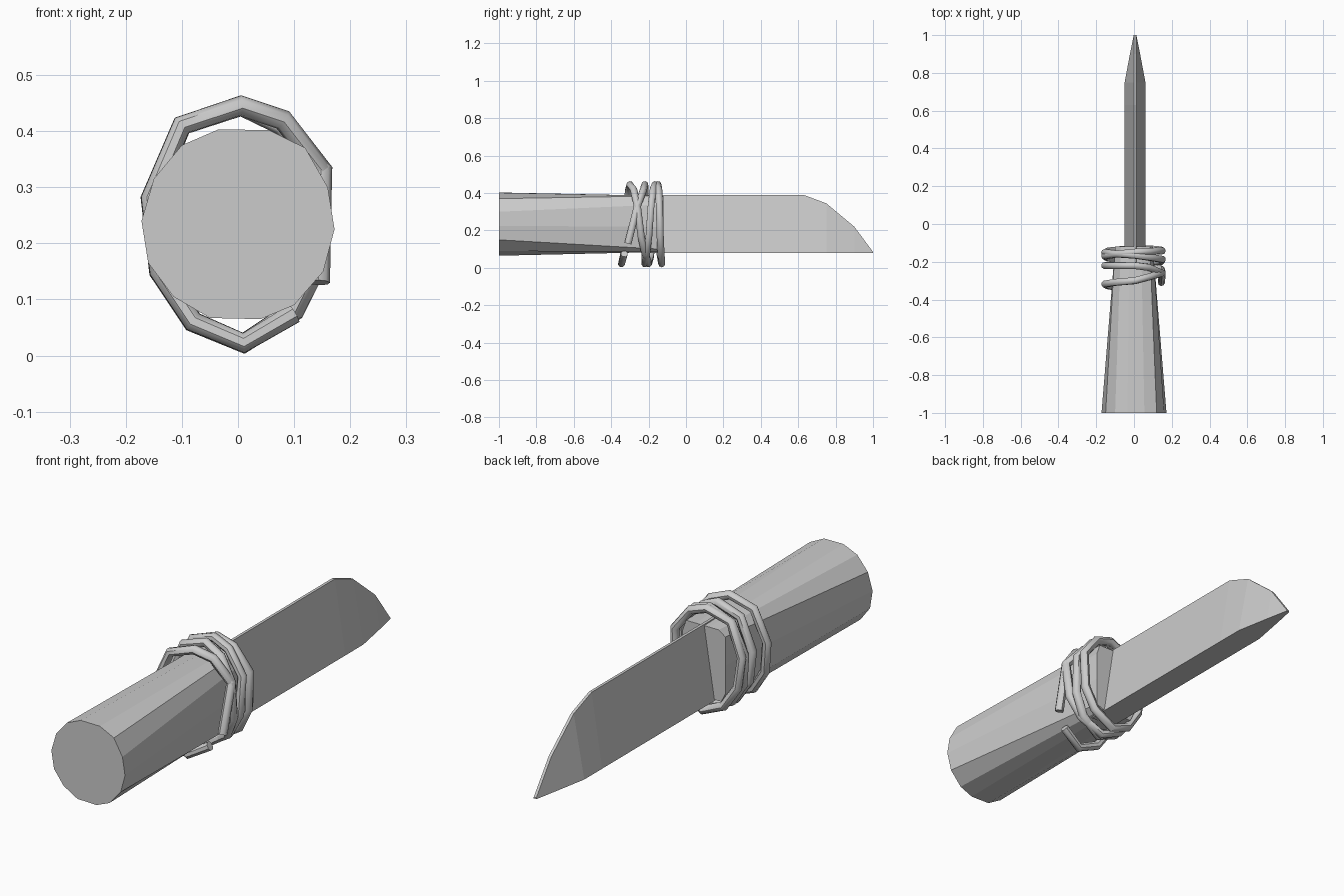
import bpy, bmesh

if "Cube" in bpy.data.objects:
    bpy.data.objects.remove(bpy.data.objects["Cube"])

def make_object(name, verts, faces):
    mesh = bpy.data.meshes.new(name)
    mesh.from_pydata(verts, [], faces)
    bm = bmesh.new()
    bm.from_mesh(mesh)
    bmesh.ops.remove_doubles(bm, verts=bm.verts, dist=1e-5)
    bmesh.ops.recalc_face_normals(bm, faces=bm.faces)
    bm.to_mesh(mesh)
    bm.free()
    obj = bpy.data.objects.new(name, mesh)
    bpy.context.collection.objects.link(obj)
    return obj

def loft(name, rings):
    n = len(rings[0])
    verts = [v for r in rings for v in r]
    faces = [tuple(range(n)), tuple(range((len(rings) - 1) * n, len(rings) * n))]
    for k in range(len(rings) - 1):
        for i in range(n):
            j = (i + 1) % n
            faces.append((k*n + i, k*n + j, k*n + n + j, k*n + n + i))
    return make_object(name, verts, faces)

def clamp(v, lim):
    return max(-lim, min(lim, v))

# handle: uneven round butt blending into a chamfered rectangle at the blade
butt = [(-.10, .375), (-.035, .403), (.055, .402), (.12, .37), (.16, .30),
        (.172, .225), (.152, .15), (.10, .09), (.04, .065), (-.05, .067),
        (-.115, .105), (-.16, .165), (-.172, .24), (-.15, .315)]
collar = [(clamp(x * .7, .10), .235 + clamp((z - .235) * 1.6, .15)) for x, z in butt]
loft("handle", [[(x, -1, z) for x, z in butt], [(x, -.12, z) for x, z in collar]])

# blade: wedge, wide along the bottom, thin along the top, tapering to the tip
CX, BASE = .0055, .08
stations = [(-.2, .39, .055), (.63, .39, .055), (.75, .345, .055),
            (.9, .22, .027), (1.0, .085, .007)]
loft("blade", [[(CX - w, y, BASE), (CX + w, y, BASE), (CX + .006, y, z), (CX - .006, y, z)]
               for y, z, w in stations])

# binding: one cord wound round the collar, right side up and over to the left
turn = [(.005, .445), (-.10, .41), (-.155, .28), (-.14, .15), (-.08, .06),
        (.01, .022), (.10, .08), (.145, .17), (.15, .33), (.08, .42)]
# y position at top, bottom, top, bottom ...
half_turns = [-.22, -.22, -.165, -.13, -.15, -.20, -.30, -.345]
path = [(.145, -.31, .13), (.15, -.26, .33), (.08, -.23, .41)]
for k in range(len(half_turns) - 1):
    a, b = half_turns[k], half_turns[k + 1]
    for i in range(5):
        x, z = turn[(k % 2) * 5 + i]
        path.append((x, a + (b - a) * i / 5, z))
path += [(.01, -.345, .022), (.10, -.33, .075)]

curve = bpy.data.curves.new("cord_path", "CURVE")
curve.dimensions = "3D"
curve.bevel_depth = .019
curve.bevel_resolution = 2
curve.use_fill_caps = True
spline = curve.splines.new("POLY")
spline.points.add(len(path) - 1)
for p, co in zip(spline.points, path):
    p.co = (*co, 1)
cord = bpy.data.objects.new("cord_binding", curve)
bpy.context.collection.objects.link(cord)
bpy.ops.object.select_all(action="DESELECT")
cord.select_set(True)
bpy.context.view_layer.objects.active = cord
bpy.ops.object.convert(target="MESH")
bpy.ops.object.shade_smooth_by_angle(angle=.8)
